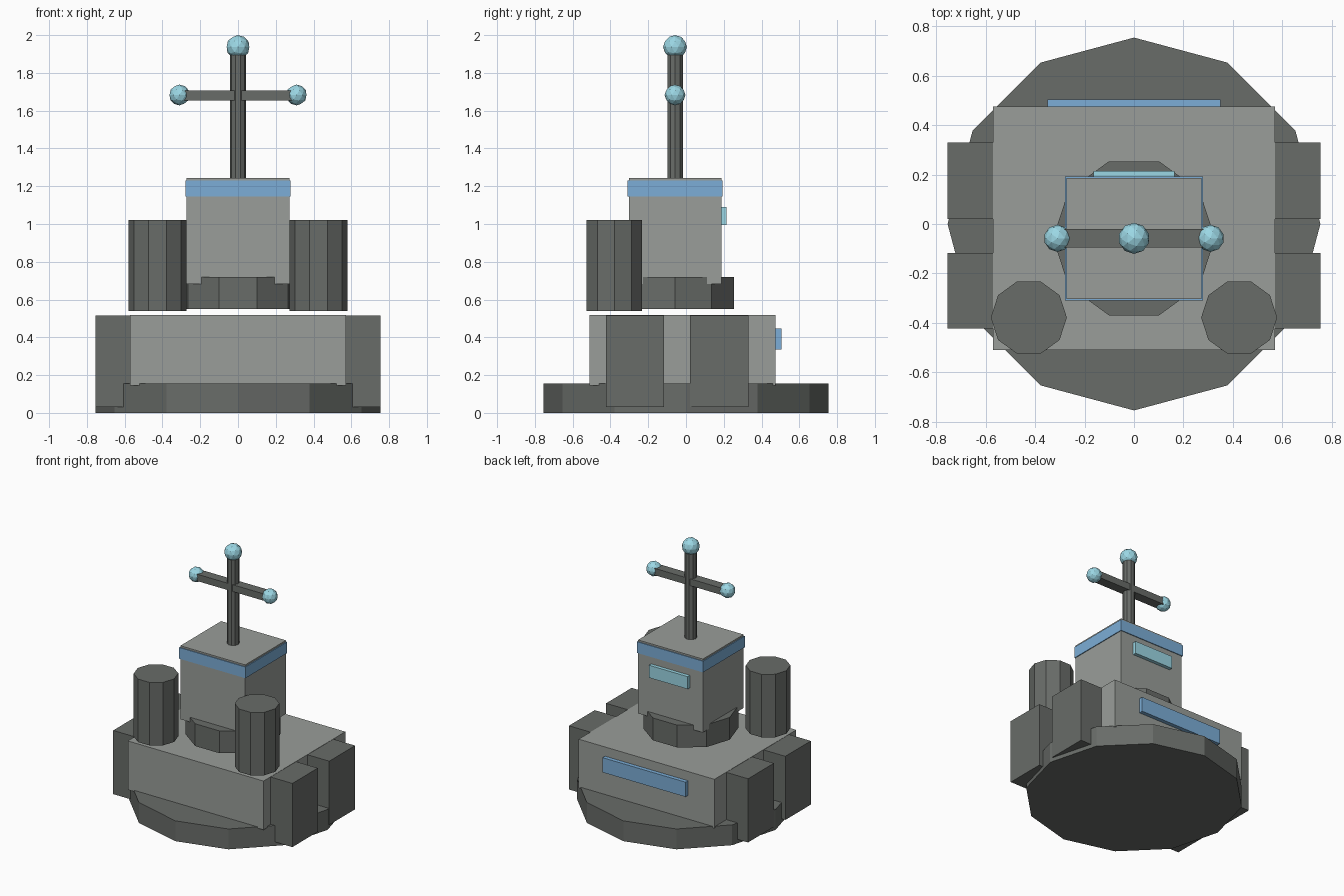
import bpy, bmesh
from mathutils import Matrix, Vector

if "Cube" in bpy.data.objects:
    bpy.data.objects.remove(bpy.data.objects["Cube"])


def mat(name, rgb):
    m = bpy.data.materials.new(name)
    m.diffuse_color = (*rgb, 1)
    m.use_nodes = True
    m.node_tree.nodes["Principled BSDF"].inputs["Base Color"].default_value = m.diffuse_color
    return m


LIGHT = mat("light_grey", (0.32, 0.34, 0.32))
DARK = mat("dark_grey", (0.14, 0.15, 0.14))
BLUE = mat("blue", (0.20, 0.42, 0.68))
CYAN = mat("cyan", (0.33, 0.68, 0.78))


def finish(name, bm, material):
    bmesh.ops.recalc_face_normals(bm, faces=bm.faces)
    me = bpy.data.meshes.new(name)
    bm.to_mesh(me)
    bm.free()
    me.materials.append(material)
    ob = bpy.data.objects.new(name, me)
    bpy.context.collection.objects.link(ob)
    return ob


def box(name, lo, hi, material):
    lo, hi = Vector(lo), Vector(hi)
    bm = bmesh.new()
    m = Matrix.Translation((lo + hi) / 2) @ Matrix.Diagonal((*(hi - lo), 1))
    bmesh.ops.create_cube(bm, size=1, matrix=m)
    return finish(name, bm, material)


def prism(name, sides, r, x, y, z0, z1, material):
    # first corner points along +x
    bm = bmesh.new()
    ring = [Matrix.Rotation(i * 6.283185307 / sides, 3, 'Z') @ Vector((r, 0, 0))
            for i in range(sides)]
    face = bm.faces.new([bm.verts.new(p + Vector((x, y, z0))) for p in ring])
    ext = bmesh.ops.extrude_face_region(bm, geom=[face], use_keep_orig=True)
    top = [g for g in ext["geom"] if isinstance(g, bmesh.types.BMVert)]
    bmesh.ops.translate(bm, verts=top, vec=(0, 0, z1 - z0))
    return finish(name, bm, material)


def ball(name, r, loc):
    bm = bmesh.new()
    bmesh.ops.create_icosphere(bm, subdivisions=2, radius=r,
                               matrix=Matrix.Translation(loc))
    return finish(name, bm, CYAN)


CY = -0.058  # tower axis in y

# foundation and main block
prism("foundation", 12, 0.755, 0, 0, 0, 0.155, DARK)
box("main_block", (-0.572, -0.51, 0.145), (0.572, 0.475, 0.517), LIGHT)
box("rear_window", (-0.35, 0.465, 0.335), (0.35, 0.505, 0.447), BLUE)

# buttresses and front tanks on both sides
for side, s in (("left", -1), ("right", 1)):
    for place, y0, y1 in (("front", -0.424, -0.117), ("rear", 0.02, 0.331)):
        xa, xb = sorted((s * 0.56, s * 0.755))
        box(f"{side}_{place}_buttress", (xa, y0, 0.03), (xb, y1, 0.515), DARK)
    prism(f"{side}_tank", 10, 0.154, s * 0.426, -0.379, 0.54, 1.02, DARK)

# tower
prism("tower_collar", 10, 0.328, 0, CY, 0.55, 0.72, DARK)
box("tower", (-0.273, CY - 0.245, 0.683), (0.273, CY + 0.245, 1.243), LIGHT)
box("tower_band", (-0.279, CY - 0.251, 1.145), (0.279, CY + 0.251, 1.23), BLUE)
box("tower_rear_window", (-0.164, 0.177, 0.995), (0.164, 0.214, 1.09), CYAN)

# mast with crossbar and lamps
prism("mast", 10, 0.043, 0, CY, 1.23, 1.92, DARK)
box("crossbar", (-0.31, CY - 0.037, 1.655), (0.31, CY + 0.037, 1.707), DARK)
ball("top_lamp", 0.063, (0, CY, 1.937))
for side, s in (("left", -1), ("right", 1)):
    ball(f"{side}_lamp", 0.055, (s * 0.31, CY, 1.683))
